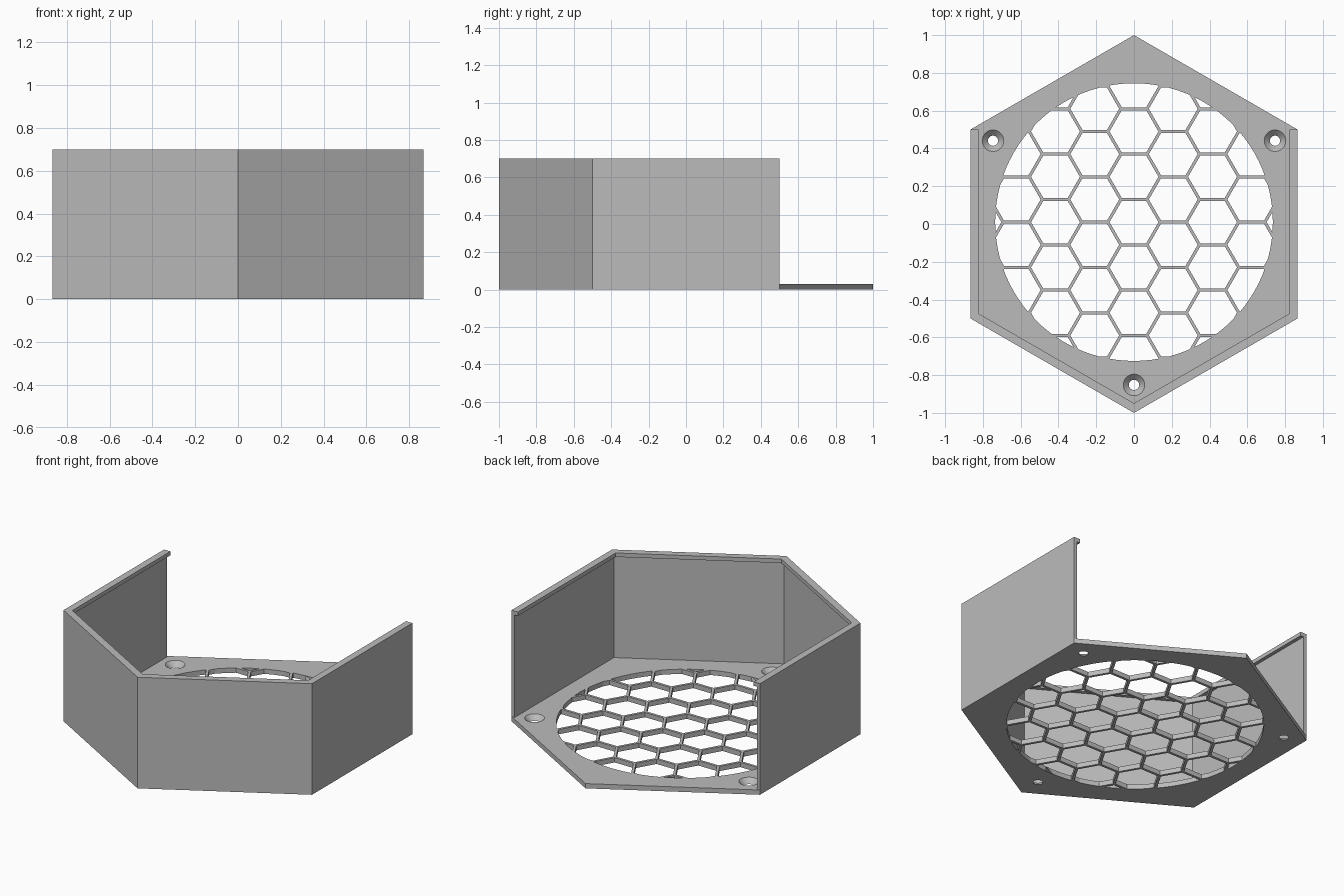
import bpy
import bmesh
from math import sin, cos, pi, sqrt
from mathutils import Matrix

if "Cube" in bpy.data.objects:
    bpy.data.objects.remove(bpy.data.objects["Cube"])

FLOOR, HEIGHT = 0.03, 0.7        # plate thickness, wall height
WALL, LIP, LIP_DROP = 0.022, 0.044, 0.025
SIDE = sqrt(3) / 2               # half width across the flats
MID = 0.01                       # y of the grille centre
PITCH, BAR = 0.24, 0.016         # honeycomb spacing and bar width

grey = bpy.data.materials.new("plain grey")
grey.use_nodes = True
grey.diffuse_color = (0.5, 0.5, 0.5, 1)
grey.node_tree.nodes["Principled BSDF"].inputs["Base Color"].default_value = (0.5, 0.5, 0.5, 1)


def add_object(name, bm):
    bmesh.ops.recalc_face_normals(bm, faces=bm.faces)
    mesh = bpy.data.meshes.new(name)
    bm.to_mesh(mesh)
    bm.free()
    mesh.materials.append(grey)
    obj = bpy.data.objects.new(name, mesh)
    bpy.context.collection.objects.link(obj)
    return obj


def add_prism(bm, outline, z0, z1):
    face = bm.faces.new([bm.verts.new((x, y, z0)) for x, y in outline])
    top = bmesh.ops.extrude_face_region(bm, geom=[face])["geom"]
    verts = [v for v in top if isinstance(v, bmesh.types.BMVert)]
    bmesh.ops.translate(bm, verts=verts, vec=(0, 0, z1 - z0))


def ring(x, y, radius, count):
    return [(x + radius * cos(2 * pi * k / count), y + radius * sin(2 * pi * k / count))
            for k in range(count)]


def combine(obj, cutter, operation):
    mod = obj.modifiers.new("cut", "BOOLEAN")
    mod.operation, mod.object, mod.solver = operation, cutter, "EXACT"
    graph = bpy.context.evaluated_depsgraph_get()
    mesh = bpy.data.meshes.new_from_object(obj.evaluated_get(graph))
    obj.modifiers.clear()
    obj.data = mesh
    bpy.data.objects.remove(cutter)


def wall_line(depth):
    """Path of the four walled sides, moved inward by depth."""
    k = 1 - depth / SIDE
    x = SIDE * k
    return [(x, 0.5), (x, -0.5 * k), (0, -k), (-x, -0.5 * k), (-x, 0.5)]


# Four walls with an inward lip along the top, swept as one profile
profile = [(0, 0), (0, HEIGHT), (LIP, HEIGHT), (LIP, HEIGHT - LIP_DROP),
           (WALL, HEIGHT - LIP_DROP), (WALL, 0)]
bm = bmesh.new()
rails = [[bm.verts.new((x, y, z)) for x, y in wall_line(d)] for d, z in profile]
for i, rail in enumerate(rails):
    other = rails[i - 1]
    for k in range(len(rail) - 1):
        bm.faces.new((rail[k], rail[k + 1], other[k + 1], other[k]))
for end in (0, -1):
    bm.faces.new([rail[end] for rail in rails])
add_object("walls", bm)

# Base plate, filling the space inside the walls
bm = bmesh.new()
add_prism(bm, [(0, 1), (SIDE, 0.5)] + wall_line(WALL) + [(-SIDE, 0.5)], 0, FLOOR)
plate = add_object("base_plate", bm)

# Honeycomb openings, trimmed to a round grille
bm = bmesh.new()
for i in range(-4, 5):
    for j in range(-4, 5):
        x, y = i * PITCH * SIDE, MID + PITCH * (j + 0.5 * (i % 2))
        add_prism(bm, ring(x, y, (PITCH - BAR) / sqrt(3), 6), -0.1, 0.1)
cells = add_object("cell_cutter", bm)
bm = bmesh.new()
add_prism(bm, ring(0, MID, 0.735, 96), -0.05, 0.08)
combine(cells, add_object("round_cutter", bm), "INTERSECT")
combine(plate, cells, "DIFFERENCE")

# Three countersunk screw holes
bm = bmesh.new()
for k in range(3):
    angle = pi / 6 + k * 2 * pi / 3
    spot = Matrix.Translation((0.862 * cos(angle), MID + 0.862 * sin(angle), FLOOR / 2))
    slope = (0.057 - 0.027) / FLOOR
    grow = 0.005
    bmesh.ops.create_cone(bm, cap_ends=True, segments=32, radius1=0.027 - slope * grow,
                          radius2=0.057 + slope * grow, depth=FLOOR + 2 * grow, matrix=spot)
combine(plate, add_object("screw_cutter", bm), "DIFFERENCE")
